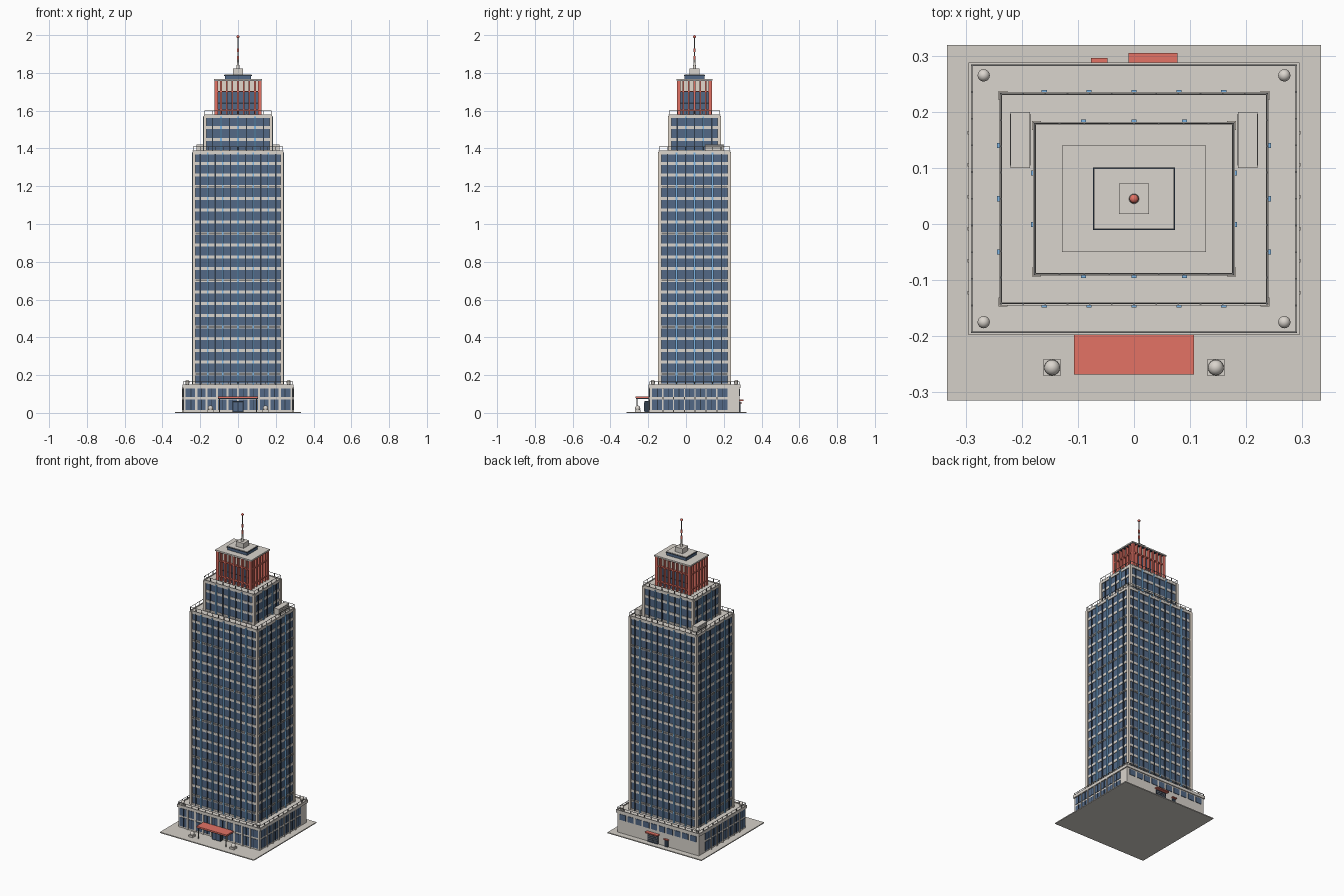
import bpy, bmesh, math
from mathutils import Matrix

cube = bpy.data.objects.get("Cube")
if cube:
    bpy.data.objects.remove(cube)

CY = 0.045  # tower axis in y


def material(name, r, g, b):
    m = bpy.data.materials.new(name)
    m.use_nodes = True
    m.diffuse_color = (r, g, b, 1)
    m.node_tree.nodes["Principled BSDF"].inputs["Base Color"].default_value = (r, g, b, 1)
    return m


STONE = material("warm stone", 0.70, 0.66, 0.61)
CREAM = material("cream stone", 0.75, 0.68, 0.60)
PAVING = material("paving", 0.66, 0.63, 0.58)
GLASS = material("blue glass", 0.085, 0.14, 0.24)
NAVY = material("dark frame", 0.03, 0.045, 0.07)
SKY = material("bright blue fin", 0.20, 0.46, 0.78)
RED = material("red accent", 0.77, 0.17, 0.13)
METAL = material("grey metal", 0.20, 0.20, 0.20)


def finish(name, bm, mat):
    mesh = bpy.data.meshes.new(name)
    bm.to_mesh(mesh)
    bm.free()
    mesh.materials.append(mat)
    obj = bpy.data.objects.new(name, mesh)
    bpy.context.collection.objects.link(obj)
    return obj


def boxes(name, mat, items):
    """One object made of boxes given as (cx, cy, half x, half y, z0, z1)."""
    bm = bmesh.new()
    for x, y, hx, hy, z0, z1 in items:
        size = Matrix.Diagonal((2 * hx, 2 * hy, z1 - z0, 1))
        bmesh.ops.create_cube(bm, size=1, matrix=Matrix.Translation((x, y, (z0 + z1) / 2)) @ size)
    return finish(name, bm, mat)


def lathe(name, mat, x, y, profile, sides=16):
    """Turned part from (radius, z) points, bottom to top."""
    bm = bmesh.new()
    rings = []
    for r, z in profile:
        rings.append([bm.verts.new((x + r * math.cos(math.tau * i / sides),
                                    y + r * math.sin(math.tau * i / sides), z)) for i in range(sides)])
    for low, high in zip(rings, rings[1:]):
        for i in range(sides):
            j = (i + 1) % sides
            bm.faces.new((low[i], low[j], high[j], high[i]))
    bm.faces.new(rings[0][::-1])
    bm.faces.new(rings[-1])
    return finish(name, bm, mat)


def ball(name, mat, x, y, z, r):
    bm = bmesh.new()
    bmesh.ops.create_uvsphere(bm, u_segments=16, v_segments=10, radius=r,
                              matrix=Matrix.Translation((x, y, z)))
    for f in bm.faces:
        f.smooth = True
    return finish(name, bm, mat)


def ring(hx, hy, t, z0, z1):
    """Four boxes forming a rectangular frame around the tower axis."""
    return ([(s * (hx - t / 2), CY, t / 2, hy, z0, z1) for s in (-1, 1)] +
            [(0, CY + s * (hy - t / 2), hx - t, t / 2, z0, z1) for s in (-1, 1)])


def around(hx, hy, xs, ys, w, d, z0, z1):
    """Upright strips on all four sides at offsets xs and ys."""
    return ([(x, CY + s * hy, w, d, z0, z1) for x in xs for s in (-1, 1)] +
            [(s * hx, CY + y, d, w, z0, z1) for y in ys for s in (-1, 1)])


def corners(hx, hy, w, z0, z1):
    return [(sx * hx, CY + sy * hy, w, w, z0, z1) for sx in (-1, 1) for sy in (-1, 1)]


def splits(half, bays, shift=0):
    """Bay lines (shift 0) or bay centres (shift 0.5) along a side."""
    step = 2 * half / bays
    if shift:
        return [-half + step * (i + 0.5) for i in range(bays)]
    return [-half + step * i for i in range(1, bays)]


def railing(name, hx, hy, z, h, nx, ny):
    posts = around(hx, hy, [-hx] + splits(hx, nx) + [hx], splits(hy, ny), 0.0015, 0.0015, z, z + h)
    rails = ring(hx + 0.001, hy + 0.001, 0.002, z + h - 0.002, z + h)
    boxes(name, METAL, posts + rails)


def tier(name, hx, hy, z0, z1, floors, nx, ny, belts=()):
    """Glazed tower stage with floor bands, mullions, fins, piers and parapet."""
    step = (z1 - z0) / floors
    boxes(name + "_glass", GLASS, [(0, CY, hx - 0.006, hy - 0.006, z0, z1 - 0.008)])
    bands = [(0, CY, hx - 0.003, hy - 0.003, z0 + k * step - 0.008, z0 + k * step + 0.008)
             for k in range(1, floors)]
    bands.append((0, CY, hx - 0.003, hy - 0.003, z0, z0 + 0.01))
    boxes(name + "_floor_bands", STONE, bands)
    boxes(name + "_roof", STONE, [(0, CY, hx - 0.001, hy - 0.001, z1 - 0.014, z1)])
    if belts:
        boxes(name + "_belts", METAL, [b for k in belts for b in
              ring(hx - 0.001, hy - 0.001, 0.004, z0 + k * step - 0.005, z0 + k * step + 0.005)])
    boxes(name + "_mullions", NAVY, around(hx - 0.004, hy - 0.004, splits(hx, nx, 1), splits(hy, ny, 1),
                                          0.0035, 0.0035, z0, z1 - 0.012))
    boxes(name + "_fins", SKY, around(hx, hy, splits(hx, nx), splits(hy, ny), 0.0045, 0.004, z0, z1 - 0.005))
    boxes(name + "_corner_piers", CREAM, corners(hx - 0.006, hy - 0.006, 0.008, z0, z1 - 0.001))
    boxes(name + "_parapet", STONE, ring(hx, hy, 0.005, z1, z1 + 0.005))
    railing(name + "_railing", hx - 0.003, hy - 0.003, z1, 0.026, nx * 2, ny * 2)


# Ground plate and podium
boxes("ground_plate", PAVING, [(0, 0.002, 0.333, 0.317, 0, 0.006)])
PX, PY, PTOP = 0.291, 0.24, 0.145
BACK = CY + PY
boxes("podium_body", STONE, [(0, CY, PX - 0.003, PY - 0.003, 0.006, PTOP - 0.002)])
boxes("podium_cornice", STONE, [(0, CY, PX + 0.004, PY + 0.003, PTOP - 0.012, PTOP)] +
      ring(PX + 0.004, PY + 0.003, 0.005, PTOP, PTOP + 0.006))
glass, piers, frames = [], [], []
for z0, z1 in ((0.016, 0.072), (0.084, 0.13)):
    glass.append((0, CY - PY + 0.002, PX - 0.014, 0.002, z0, z1))
    glass += [(s * (PX - 0.002), 0.02, 0.002, 0.2, z0, z1) for s in (-1, 1)]
    for x in splits(PX - 0.014, 10, 1):
        frames.append((x, CY - PY, 0.002, 0.002, z0, z1))
    for y in splits(0.2, 7, 1):
        frames += [(s * PX, 0.02 + y, 0.002, 0.002, z0, z1) for s in (-1, 1)]
for x in splits(PX - 0.014, 10):
    piers.append((x, CY - PY, 0.006, 0.003, 0.006, 0.134))
for y in splits(0.2, 7):
    piers += [(s * PX, 0.02 + y, 0.006, 0.003, 0.006, 0.134) for s in (-1, 1)]
# Upper window row at the back
glass += [(x, BACK - 0.002, 0.021, 0.002, 0.09, 0.126) for x in splits(PX - 0.014, 10, 1)]
boxes("podium_windows", GLASS, glass)
boxes("podium_piers", STONE, piers)
boxes("podium_window_bars", NAVY, frames)
railing("podium_railing", PX - 0.002, PY - 0.002, PTOP, 0.02, 12, 10)
for sx in (-1, 1):
    for y in (-0.175, 0.265):
        lathe("roof_planter", STONE, sx * 0.268, y, [(0.007, PTOP), (0.01, PTOP + 0.012)])
        ball("roof_ball", STONE, sx * 0.268, y, PTOP + 0.019, 0.011)

# Entrance
boxes("entrance_vestibule", NAVY, [(0, -0.208, 0.03, 0.013, 0.006, 0.062)])
boxes("entrance_doors", GLASS, [(x, -0.221, 0.011, 0.002, 0.01, 0.054) for x in splits(0.028, 2, 1)])
boxes("entrance_canopy", RED, [(0, -0.233, 0.107, 0.035, 0.078, 0.086)])
boxes("canopy_trim", NAVY, [(0, -0.232, 0.105, 0.034, 0.074, 0.078)])
for s in (-1, 1):
    lathe("canopy_post", METAL, s * 0.098, -0.26, [(0.003, 0.006), (0.003, 0.076)], 10)
    boxes("planter", STONE, [(s * 0.146, -0.256, 0.015, 0.015, 0.006, 0.018)])
    ball("planter_ball", STONE, s * 0.146, -0.256, 0.025, 0.014)

# Service entrance at the back
boxes("service_doors", NAVY, [(0.034, 0.285, 0.036, 0.003, 0.006, 0.06),
                              (-0.062, 0.285, 0.011, 0.003, 0.006, 0.046)])
boxes("service_canopies", RED, [(0.034, 0.294, 0.044, 0.011, 0.064, 0.071),
                                (-0.062, 0.29, 0.015, 0.006, 0.05, 0.056)])
boxes("service_door_slats", METAL, [(0.034, 0.288, 0.033, 0.001, z, z + 0.003)
                                    for z in (0.016, 0.027, 0.038, 0.049)])

# Tower stages
tier("main_tower", 0.24, 0.19, 0.145, 1.383, 20, 6, 4, (1, 5, 9, 13, 17))
tier("upper_tower", 0.18, 0.137, 1.383, 1.574, 3, 4, 3)

# Terrace machine rooms
for s in (-1, 1):
    boxes("terrace_unit", STONE, [(s * 0.2025, 0.15, 0.0175, 0.05, 1.383, 1.422)])
    boxes("terrace_unit_louvres", METAL, [(s * 0.2025, 0.15, 0.0182, 0.046, z, z + 0.003)
                                          for z in (1.396, 1.405, 1.414)])

# Crown: glazed core under a cream frieze, with deep red fins
boxes("crown_core", GLASS, [(0, CY, 0.106, 0.075, 1.574, 1.70)])
boxes("crown_frieze", CREAM, [(0, CY, 0.108, 0.077, 1.70, 1.758)])
boxes("crown_corner_piers", CREAM, corners(0.112, 0.081, 0.006, 1.574, 1.758))
boxes("crown_core_bars", NAVY, ring(0.108, 0.077, 0.004, 1.636, 1.642))
boxes("crown_red_fins", RED, around(0.115, 0.084, [-0.12] + splits(0.12, 8) + [0.12],
                                    [-0.088] + splits(0.088, 6) + [0.088], 0.004, 0.009, 1.574, 1.758))
boxes("crown_red_rails", RED, ring(0.122, 0.091, 0.015, 1.698, 1.704) + ring(0.122, 0.091, 0.015, 1.60, 1.606))
boxes("crown_roof", STONE, [(0, CY, 0.128, 0.095, 1.76, 1.768)])
boxes("crown_roof_trim", NAVY, [(0, CY, 0.124, 0.091, 1.756, 1.76)])

# Rooftop and mast
boxes("roof_lantern", GLASS, [(0, CY, 0.07, 0.053, 1.768, 1.784)])
boxes("roof_lantern_edge", NAVY, [(0, CY, 0.073, 0.056, 1.784, 1.789)])
boxes("roof_lantern_cap", STONE, [(0, CY, 0.071, 0.054, 1.789, 1.792)])
boxes("mast_block", STONE, [(0, CY, 0.027, 0.027, 1.792, 1.823)])
lathe("mast_base", STONE, 0, CY, [(0.009, 1.823), (0.006, 1.846), (0.005, 1.87)])
lathe("mast", METAL, 0, CY, [(0.004, 1.87), (0.0025, 1.99)], 10)
for z in (1.87, 1.91):
    lathe("mast_red_band", RED, 0, CY, [(0.0055, z), (0.0055, z + 0.02)], 12)
ball("mast_beacon", RED, 0, CY, 1.992, 0.008)
